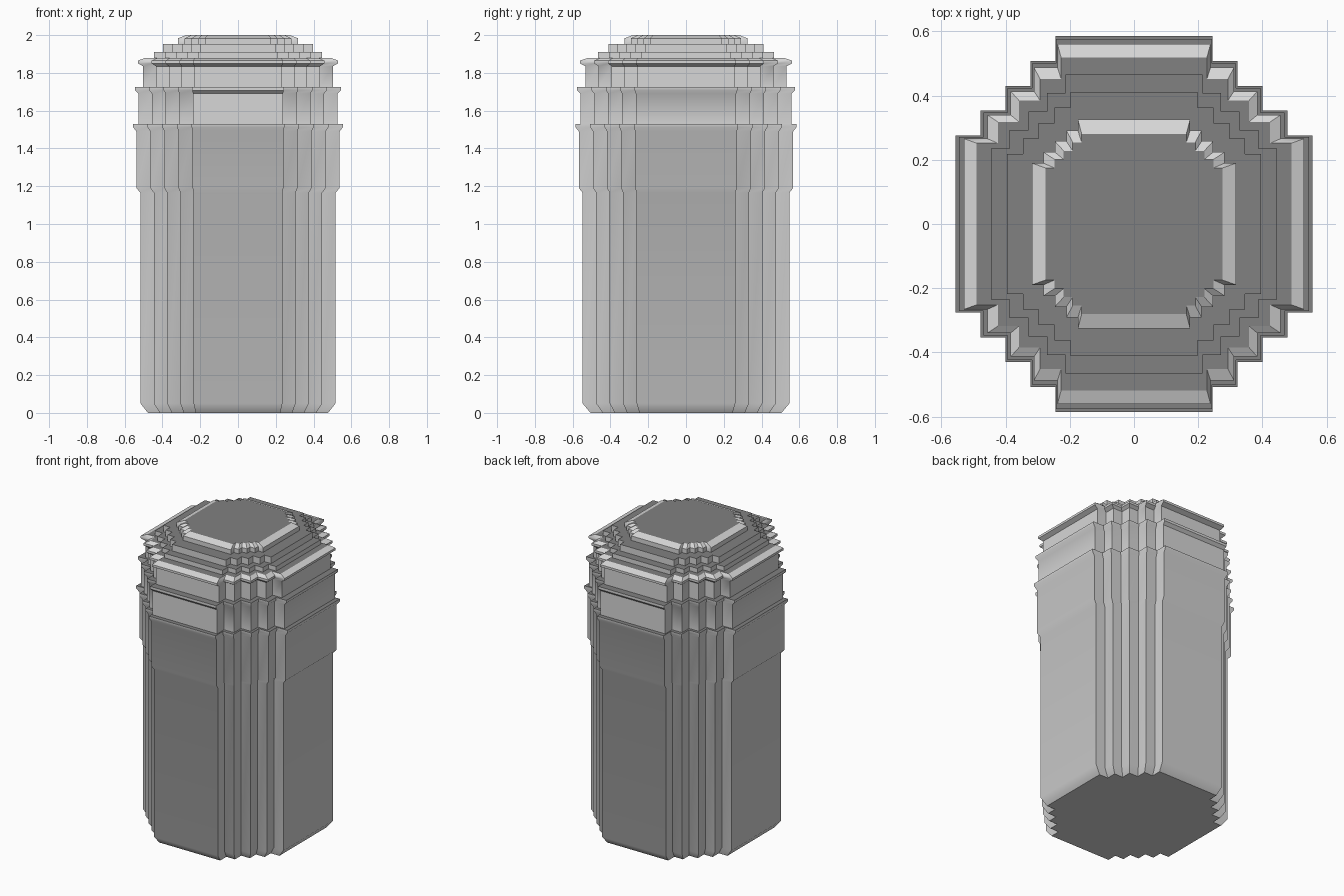
import bpy
import bmesh
import math

cube = bpy.data.objects.get("Cube")
if cube:
    bpy.data.objects.remove(cube, do_unlink=True)

STEPS = 4  # notches on each corner


def material(name, value):
    mat = bpy.data.materials.new(name)
    mat.use_nodes = True
    color = (value, value, value, 1)
    mat.diffuse_color = color
    mat.node_tree.nodes["Principled BSDF"].inputs["Base Color"].default_value = color
    return mat


light_grey = material("light grey", 0.68)
dark_grey = material("dark grey", 0.22)


def outline(half_x, half_y):
    """Rectangle with staircase corners, counter-clockwise from the right face."""
    flat_y = 0.275 - 0.36 * (0.555 - half_x)   # half length of the side faces
    flat_x = 0.245 - 0.27 * (0.585 - half_y)   # half length of the front and back faces
    dx = (half_x - flat_x) / STEPS
    dy = (half_y - flat_y) / STEPS
    quarter = []
    for i in range(STEPS + 1):
        x, y = half_x - i * dx, flat_y + i * dy
        quarter.append((x, y))
        if i < STEPS:
            quarter.append((x - dx, y))
    left = [(-x, y) for x, y in reversed(quarter)]
    half = quarter + left
    return half + [(-x, -y) for x, y in half]


def loft(name, profile, cap_bottom=False, cap_top=False):
    """Skin stacked outlines given as (half_x, half_y, z)."""
    bm = bmesh.new()
    rings = [[bm.verts.new((x, y, z)) for x, y in outline(hx, hy)]
             for hx, hy, z in profile]
    n = len(rings[0])
    for low, high in zip(rings, rings[1:]):
        for i in range(n):
            j = (i + 1) % n
            bm.faces.new((low[i], low[j], high[j], high[i]))
    if cap_bottom:
        bm.faces.new(rings[0][::-1])
    if cap_top:
        bm.faces.new(rings[-1])
    bm.normal_update()

    # Level upper surfaces are dark, everything else light
    for face in bm.faces:
        face.smooth = True
        face.material_index = int(face.normal.z > 0.99)

    # Keep upright corners, colour borders and steep folds crisp
    for edge in bm.edges:
        a, b = edge.verts
        shades = {f.material_index for f in edge.link_faces}
        corner = abs(a.co.z - b.co.z) > 0.001
        fold = edge.calc_face_angle(0) > math.radians(45)
        edge.smooth = not (corner or fold or len(shades) > 1)

    mesh = bpy.data.meshes.new(name)
    bm.to_mesh(mesh)
    bm.free()
    mesh.materials.append(light_grey)
    mesh.materials.append(dark_grey)
    bpy.context.collection.objects.link(bpy.data.objects.new(name, mesh))


# Tall body with chamfered foot, wider shoulder band and lip
loft("body", [
    (0.477, 0.506, 0), (0.516, 0.547, 0.05), (0.516, 0.547, 1.165),
    (0.538, 0.567, 1.19), (0.538, 0.567, 1.49), (0.556, 0.586, 1.513),
    (0.556, 0.586, 1.53), (0.528, 0.558, 1.53)], cap_bottom=True)

# Middle collar with lip
loft("collar", [
    (0.528, 0.558, 1.53), (0.528, 0.558, 1.69), (0.545, 0.577, 1.708),
    (0.545, 0.577, 1.725), (0.502, 0.531, 1.725)])

# Upper neck with flared, chamfered rim
loft("rim", [
    (0.502, 0.531, 1.725), (0.502, 0.531, 1.835), (0.53, 0.561, 1.85),
    (0.53, 0.561, 1.865), (0.49, 0.518, 1.88), (0.446, 0.466, 1.88)])

# Stepped lid
loft("lid_steps", [
    (0.446, 0.466, 1.88), (0.446, 0.466, 1.91), (0.396, 0.411, 1.91),
    (0.396, 0.411, 1.953), (0.318, 0.326, 1.953)])

# Chamfered top plate
loft("top_plate", [
    (0.318, 0.326, 1.953), (0.318, 0.326, 1.983), (0.275, 0.281, 2.0)],
    cap_top=True)
